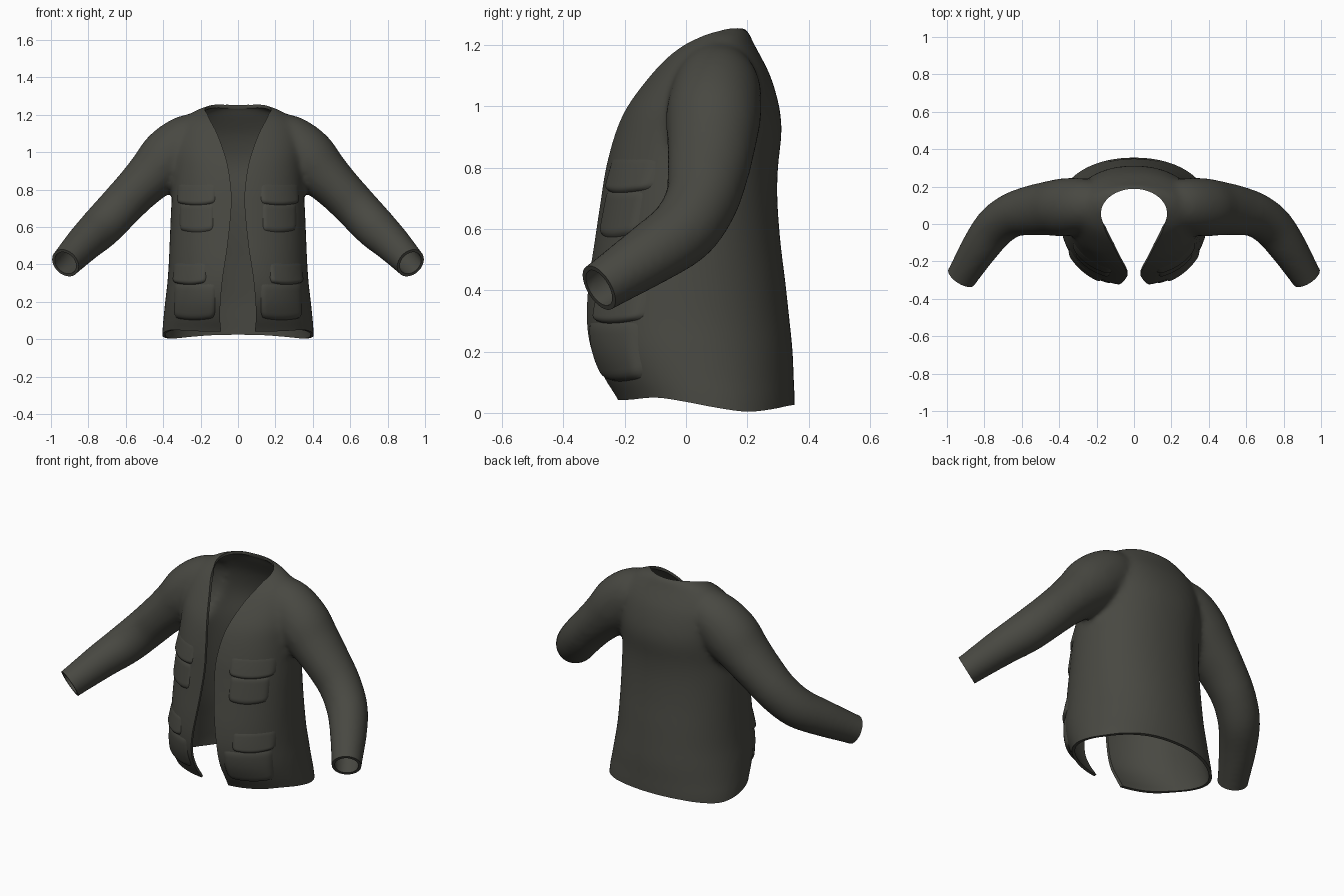
import bpy, bmesh, math
from mathutils import Vector
from mathutils.bvhtree import BVHTree

if "Cube" in bpy.data.objects:
    bpy.data.objects.remove(bpy.data.objects["Cube"])

olive = bpy.data.materials.new("dark_olive_cloth")
olive.diffuse_color = (0.065, 0.065, 0.054, 1)
olive.use_nodes = True
olive.node_tree.nodes["Principled BSDF"].inputs["Base Color"].default_value = olive.diffuse_color


def interp(table, t):
    """Smooth curve through rows of (key, values...)."""
    n = len(table)
    t = min(max(t, table[0][0]), table[-1][0])
    i = max(k for k in range(n - 1) if table[k][0] <= t)
    a, b = table[i], table[i + 1]
    h = b[0] - a[0]
    u = (t - a[0]) / h
    p, q = table[max(i - 1, 0)], table[min(i + 2, n - 1)]
    out = []
    for c in range(1, len(a)):
        m0 = (b[c] - p[c]) / (b[0] - p[0]) * h
        m1 = (q[c] - a[c]) / (q[0] - a[0]) * h
        out.append((2*u**3 - 3*u*u + 1) * a[c] + (u**3 - 2*u*u + u) * m0
                   + (3*u*u - 2*u**3) * b[c] + (u**3 - u*u) * m1)
    return out


def loft(bm, rings):
    """Closed tube through rings of points."""
    rows = [[bm.verts.new(p) for p in r] for r in rings]
    n = len(rows[0])
    for a, b in zip(rows, rows[1:]):
        for i in range(n):
            bm.faces.new((a[i], a[(i + 1) % n], b[(i + 1) % n], b[i]))
    bm.faces.new(rows[0][::-1])
    bm.faces.new(rows[-1])


def make(name, bm):
    bmesh.ops.recalc_face_normals(bm, faces=bm.faces)
    me = bpy.data.meshes.new(name)
    bm.to_mesh(me)
    bm.free()
    ob = bpy.data.objects.new(name, me)
    me.materials.append(olive)
    bpy.context.collection.objects.link(ob)
    return ob


def bake(ob):
    """Apply all modifiers."""
    dg = bpy.context.evaluated_depsgraph_get()
    me = bpy.data.meshes.new_from_object(ob.evaluated_get(dg))
    ob.modifiers.clear()
    ob.data = me


# Torso sections: height, half width, front y, back y
torso = [(-0.10, .41, -.17, .355), (0.04, .405, -.225, .355), (0.10, .40, -.265, .352),
         (0.20, .39, -.315, .348), (0.30, .378, -.33, .338), (0.42, .37, -.322, .325),
         (0.56, .364, -.30, .308), (0.70, .358, -.278, .298), (0.80, .352, -.262, .30),
         (0.92, .35, -.23, .312), (1.00, .35, -.195, .304), (1.10, .335, -.125, .275),
         (1.17, .30, -.065, .24), (1.21, .25, -.015, .218), (1.24, .19, .03, .205),
         (1.258, .13, .06, .195)]
bm = bmesh.new()
rings = []
for k in range(50):
    z = -0.10 + 1.358 * k / 49
    w, f, b = interp(torso, z)
    ring = []
    for i in range(64):
        a = math.tau * i / 64
        c, s = math.cos(a), math.sin(a)
        e = 2 / 2.15
        ring.append((w * math.copysign(abs(c) ** e, c),
                     (f + b) / 2 + (b - f) / 2 * math.copysign(abs(s) ** e, s), z))
    rings.append(ring)
loft(bm, rings)

# Sleeve path: parameter, x, y, z, radius across, radius front to back
sleeve = [(0, .16, .10, 1.08, .13, .12), (1, .27, .10, 1.05, .15, .145),
          (2, .37, .09, .97, .158, .155), (3, .46, .083, .88, .137, .145),
          (4, .55, .072, .79, .122, .134), (5, .645, .05, .69, .117, .12),
          (6, .735, -.01, .595, .113, .113), (7, .82, -.12, .515, .10, .103),
          (8, .92, -.28, .41, .083, .083), (9, .965, -.35, .364, .08, .08)]
for side in (-1, 1):
    rings = []
    for k in range(46):
        t = k / 5
        x, y, z, ra, rb = interp(sleeve, t)
        p0, p1 = (Vector(interp(sleeve, t + d)[:3]) for d in (-.1, .1))
        d = (p1 - p0).normalized()
        up = d.cross(Vector((0, 1, 0))).normalized()
        fwd = up.cross(d)
        rings.append([(side * p.x, p.y, p.z) for p in
                      (Vector((x, y, z)) + up * ra * math.cos(a) + fwd * rb * math.sin(a)
                       for a in (math.tau * i / 32 for i in range(32)))])
    loft(bm, rings)
jacket = make("jacket_body", bm)

# Blend torso and sleeves into one smooth form
m = jacket.modifiers.new("blend", 'REMESH')
m.mode = 'VOXEL'
m.voxel_size = 0.016
m = jacket.modifiers.new("soften", 'SMOOTH')
m.factor, m.iterations = 0.5, 9
bake(jacket)
outer = BVHTree.FromObject(jacket, bpy.context.evaluated_depsgraph_get())

# Hollow cloth shell
m = jacket.modifiers.new("cloth", 'SOLIDIFY')
m.thickness, m.offset = 0.016, -1
bake(jacket)

# Front opening cutter: height, half gap
gap = [(-0.2, .085), (0.04, .09), (0.12, .097), (0.3, .085), (0.5, .056), (0.7, .036),
       (0.8, .037), (0.95, .06), (1.1, .112), (1.2, .163), (1.3, .19)]
cutters = []
bm = bmesh.new()
hs = [-0.2 + 1.5 * k / 50 for k in range(51)]
edge = [(interp(gap, z)[0], z) for z in hs]
outline = edge + [(-x, z) for x, z in reversed(edge)]
loft(bm, [[(x, y, z) for x, z in outline] for y in (-1, .05)])
cutters.append(make("opening_cutter", bm))

# Neck cutter
bm = bmesh.new()
loft(bm, [[(.177 * math.cos(math.tau * i / 64), .055 + .133 * math.sin(math.tau * i / 64), z)
           for i in range(64)] for z in (1.0, 1.4)])
cutters.append(make("neck_cutter", bm))

# Wavy hem cutter: y, height
hem = [(-.6, .04), (-.2, .042), (-.1, .05), (0, .036), (.1, .017), (.2, .004), (.28, .012), (.36, .027), (.6, .03)]
bm = bmesh.new()
ys = [-.6 + 1.2 * k / 48 for k in range(49)]
prof = [(y, interp(hem, y)[0]) for y in ys] + [(.6, -.4), (-.6, -.4)]
loft(bm, [[(x, y, z) for y, z in prof] for x in (-.6, .6)])
cutters.append(make("hem_cutter", bm))

# Cuff end cutters
for side in (-1, 1):
    d = Vector((side * .49, -.77, -.47)).normalized()
    bm = bmesh.new()
    bmesh.ops.create_cube(bm, size=0.4)
    bm.transform(d.to_track_quat('Z', 'Y').to_matrix().to_4x4())
    bmesh.ops.translate(bm, verts=bm.verts, vec=Vector((side * .92, -.285, .408)) + d * 0.2)
    cutters.append(make("cuff_cutter", bm))

for c in cutters:
    c.hide_render = True
    m = jacket.modifiers.new("cut", 'BOOLEAN')
    m.operation, m.solver, m.object = 'DIFFERENCE', 'EXACT', c
bake(jacket)
for c in cutters:
    bpy.data.objects.remove(c)


# Pocket pads laid on the front panels, puffed by a profile over their height
def pocket(name, side, x0, x1, z0, z1, puff_top, puff_bottom):
    bm = bmesh.new()
    nx, nz = 24, 18
    rows = []
    for j in range(nz + 1):
        v = j / nz
        row = []
        for i in range(nx + 1):
            u = 2 * i / nx - 1
            low = max(0, 1 - v * 4)
            sx = 1 - 0.10 * low ** 2            # rounded lower corners
            x = (x0 + x1) / 2 + (x1 - x0) / 2 * u * sx
            z = z0 + (z1 - z0) * v - 0.012 * abs(u) ** 2 * (1 - v) * -1
            hit, nor, _, _ = outer.ray_cast(Vector((side * x, -1, z)), Vector((0, 1, 0)))
            rim = min(1, 5 * (1 - abs(u))) * min(1, 7 * v) * min(1, 7 * (1 - v))
            lift = (puff_bottom + (puff_top - puff_bottom) * v) * math.sqrt(rim)
            row.append(bm.verts.new(hit + nor * (lift - 0.003)))
        rows.append(row)
    for a, b in zip(rows, rows[1:]):
        for i in range(nx):
            q = (a[i], a[i + 1], b[i + 1], b[i])
            bm.faces.new(q if side > 0 else q[::-1])
    return make(name, bm)


parts = [jacket]
for side, tag in ((-1, "right"), (1, "left")):
    parts += [pocket("chest_pocket_" + tag, side, .13, .315, .57, .725, .008, .014),
              pocket("chest_flap_" + tag, side, .12, .33, .715, .835, .003, .017),
              pocket("hip_pocket_" + tag, side, .12, .345, .10, .30, .008, .020),
              pocket("hip_flap_" + tag, side, .17, .35, .29, .41, .004, .020)]

for ob in parts:
    ob.data.shade_smooth()
    ob.select_set(True)
bpy.context.view_layer.objects.active = jacket
bpy.ops.object.shade_smooth_by_angle(angle=math.radians(45))
